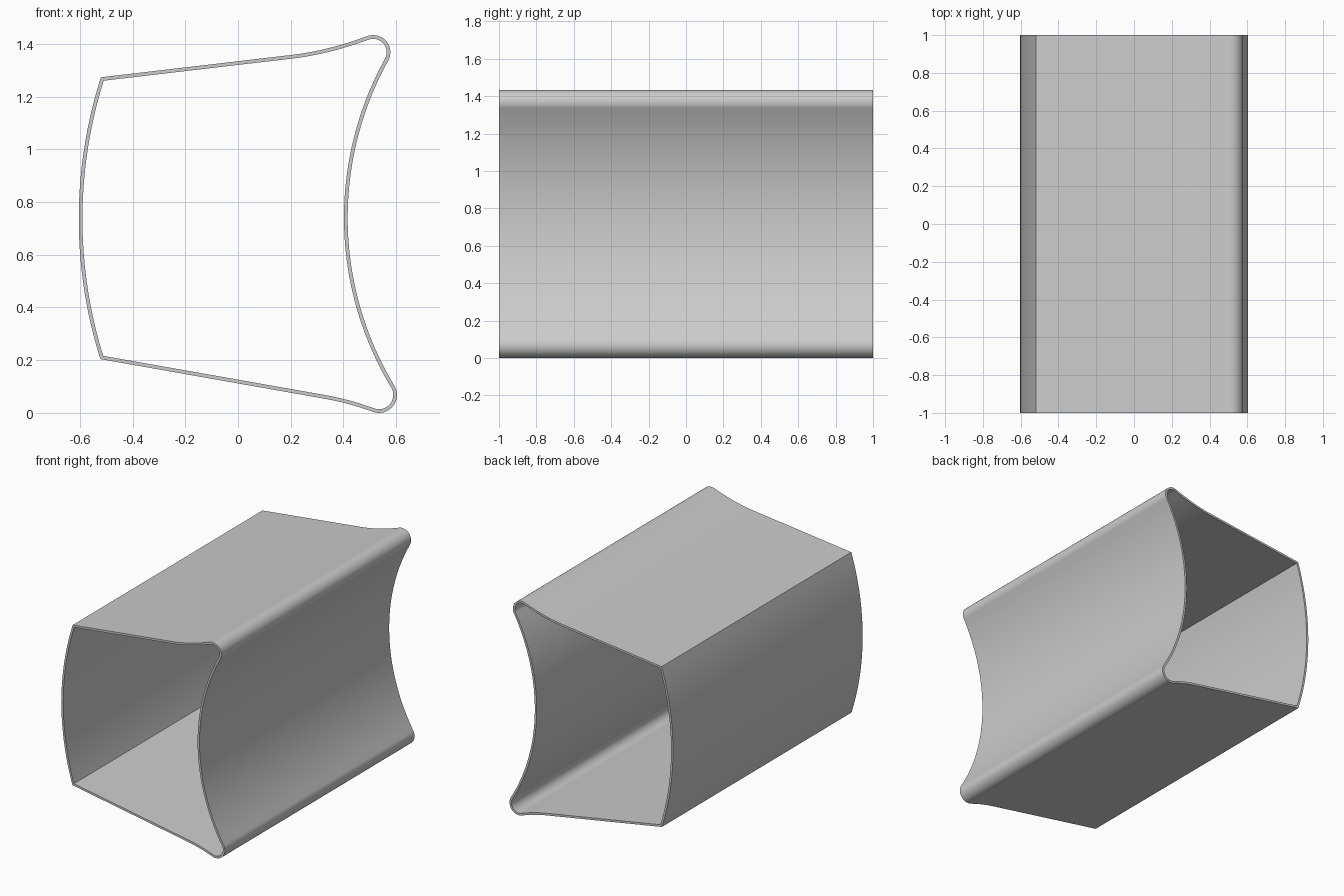
import bpy
import bmesh
from math import cos, sin, radians
from mathutils import Vector

if "Cube" in bpy.data.objects:
    bpy.data.objects.remove(bpy.data.objects["Cube"], do_unlink=True)

LENGTH = 2.0
WALL = 0.014


def arc(centre, radius, start, end, steps):
    """Points on a circle between two angles in degrees."""
    angles = [radians(start + (end - start) * i / steps) for i in range(steps + 1)]
    return [Vector((centre[0] + radius * cos(a), centre[1] + radius * sin(a))) for a in angles]


def bow(start, middle, end, steps):
    """Circular arc through three points, without its end points."""
    a, b, c = Vector(start), Vector(middle), Vector(end)
    d = 2 * (a.x * (b.y - c.y) + b.x * (c.y - a.y) + c.x * (a.y - b.y))
    aa, bb, cc = a.length_squared, b.length_squared, c.length_squared
    o = Vector(((aa * (b.y - c.y) + bb * (c.y - a.y) + cc * (a.y - b.y)) / d,
                (aa * (c.x - b.x) + bb * (a.x - c.x) + cc * (b.x - a.x)) / d))
    turn = (a - o).angle_signed(c - o)
    first = a - o
    pts = []
    for i in range(1, steps):
        t = -turn * i / steps
        pts.append(o + Vector((first.x * cos(t) - first.y * sin(t),
                               first.x * sin(t) + first.y * cos(t))))
    return pts


def sweep(start, control, end, steps):
    """Quadratic curve blending a straight wall into a rounded lip."""
    a, b, c = Vector(start), Vector(control), Vector(end)
    return [a * (1 - t) ** 2 + b * 2 * t * (1 - t) + c * t * t
            for t in (i / steps for i in range(steps))]


# Cross-section, clockwise from the upper sharp corner
top_corner, bottom_corner = Vector((-0.52, 1.273)), Vector((-0.522, 0.204))
top_lip = arc((0.513, 1.368), 0.065, 110, -31, 20)
bottom_lip = arc((0.535, 0.068), 0.068, 31, -110, 20)

profile = [top_corner]
profile += sweep((0.213, 1.359), (0.343, 1.375), top_lip[0], 12)
profile += top_lip
profile += bow(top_lip[-1], (0.416, 0.735), bottom_lip[0], 40)
profile += bottom_lip
profile += reversed(sweep((0.327, 0.054), (0.418, 0.038), bottom_lip[-1], 12))
profile += [bottom_corner]
profile += bow(bottom_corner, (-0.604, 0.738), top_corner, 40)

# Open-ended shell along the depth
bm = bmesh.new()
front = [bm.verts.new((p.x, -LENGTH / 2, p.y)) for p in profile]
back = [bm.verts.new((p.x, LENGTH / 2, p.y)) for p in profile]
for i in range(len(profile)):
    j = (i + 1) % len(profile)
    bm.faces.new((front[i], front[j], back[j], back[i]))
bm.normal_update()
# Make the top wall face upwards so the wall thickens inwards
if bm.faces[:][0].normal.z < 0:
    bmesh.ops.reverse_faces(bm, faces=bm.faces[:])
mesh = bpy.data.meshes.new("tube_shell")
bm.to_mesh(mesh)
bm.free()
tube = bpy.data.objects.new("tube_shell", mesh)
bpy.context.collection.objects.link(tube)

# Wall thickness
wall = tube.modifiers.new("wall", "SOLIDIFY")
wall.thickness = WALL
wall.offset = -1
wall.use_even_offset = True

grey = bpy.data.materials.new("light grey")
grey.use_nodes = True
grey.diffuse_color = (0.6, 0.6, 0.6, 1)
grey.node_tree.nodes["Principled BSDF"].inputs["Base Color"].default_value = (0.6, 0.6, 0.6, 1)
mesh.materials.append(grey)

bpy.ops.object.select_all(action="DESELECT")
tube.select_set(True)
bpy.context.view_layer.objects.active = tube
bpy.ops.object.modifier_apply(modifier=wall.name)
bpy.ops.object.shade_smooth_by_angle(angle=radians(30))
